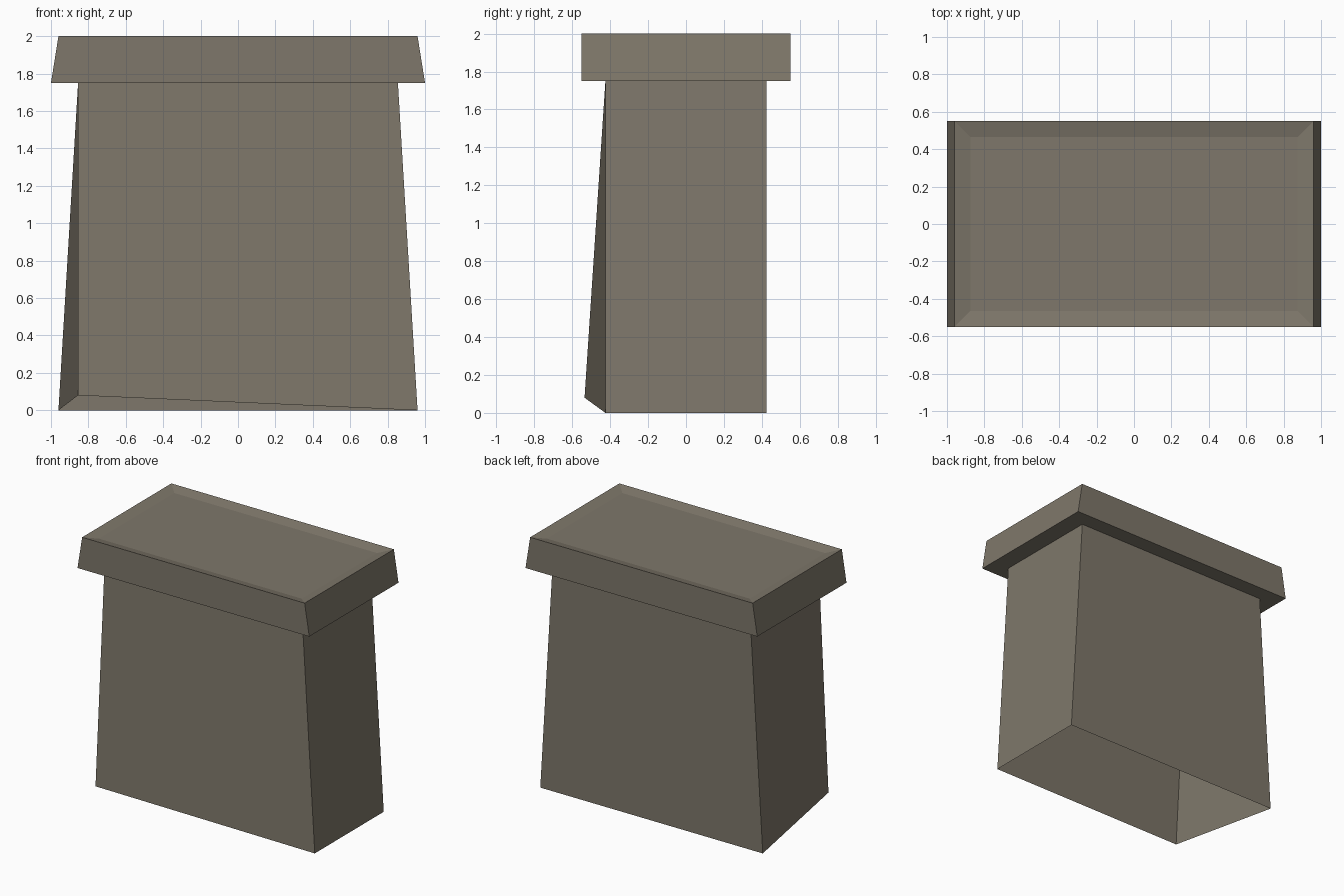
import bpy, bmesh
from mathutils import Vector

old = bpy.data.objects.get("Cube")
if old:
    bpy.data.objects.remove(old, do_unlink=True)

stone = bpy.data.materials.new("grey_brown_stone")
stone.use_nodes = True
colour = (0.21, 0.186, 0.145, 1)
stone.diffuse_color = colour
stone.node_tree.nodes["Principled BSDF"].inputs["Base Color"].default_value = colour


def tapered_box(low_x, high_x, half_y, z0, z1):
    """Box whose x width changes from bottom to top."""
    bm = bmesh.new()
    bmesh.ops.create_cube(bm, size=2)
    for v in bm.verts:
        top = v.co.z > 0
        v.co = Vector((v.co.x * (high_x if top else low_x),
                       v.co.y * half_y, z1 if top else z0))
    bm.normal_update()
    return bm


def finish(bm, name):
    mesh = bpy.data.meshes.new(name)
    bm.to_mesh(mesh)
    bm.free()
    mesh.materials.append(stone)
    obj = bpy.data.objects.new(name, mesh)
    bpy.context.collection.objects.link(obj)


# Hollow tapered shaft, open below, with one front corner pulled out and up
shaft = tapered_box(0.96, 0.855, 0.425, 0, 1.75)
corner = min(shaft.verts, key=lambda v: v.co.x + v.co.y + v.co.z)
corner.co = (-0.855, -0.535, 0.08)
for direction in (-1, 1):
    end = [f for f in shaft.faces if f.normal.z * direction > 0.9]
    bmesh.ops.delete(shaft, geom=end, context='FACES_ONLY')
finish(shaft, "shaft")

# Overhanging cap with a shallow dished top
cap = tapered_box(1.0, 0.96, 0.55, 1.75, 2.0)
top = max(cap.faces, key=lambda f: f.normal.z)
bmesh.ops.inset_region(cap, faces=[top], thickness=0.12, depth=0)
for v in top.verts:
    v.co.z = 1.98
finish(cap, "cap")
